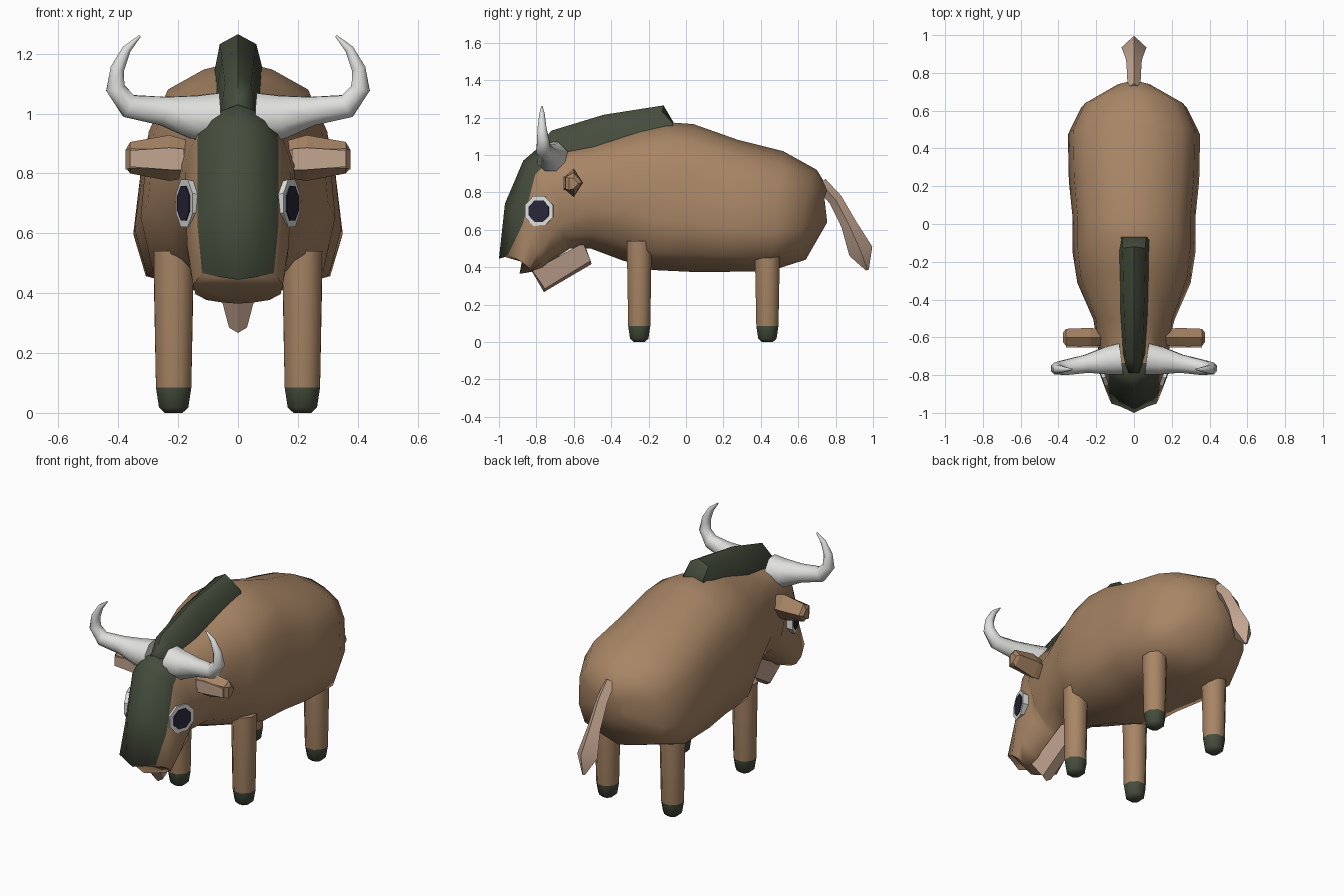
import bpy, bmesh, math
from mathutils import Vector

if "Cube" in bpy.data.objects:
    bpy.data.objects.remove(bpy.data.objects["Cube"])


def material(name, rgb):
    m = bpy.data.materials.new(name)
    m.diffuse_color = (*rgb, 1)
    m.use_nodes = True
    m.node_tree.nodes["Principled BSDF"].inputs["Base Color"].default_value = m.diffuse_color
    return m


BROWN = material("brown hide", (0.39, 0.235, 0.13))
GREEN = material("dark green hair", (0.060, 0.074, 0.046))
TAN = material("pale tan", (0.55, 0.38, 0.285))
HORN = material("horn white", (0.74, 0.74, 0.72))
DARK = material("pupil dark", (0.022, 0.020, 0.040))


def loft(name, rings, mats, rule=None, smooth=35):
    """Skin closed rings of equal length, cap both ends; rule(ring, side) picks the material."""
    bm = bmesh.new()
    vs = [[bm.verts.new(p) for p in r] for r in rings]
    n = len(vs[0])
    for i in range(len(vs) - 1):
        for k in range(n):
            j = (k + 1) % n
            f = bm.faces.new((vs[i][k], vs[i][j], vs[i + 1][j], vs[i + 1][k]))
            f.material_index = rule(i, k) if rule else 0
    for r, i in ((vs[0], 0), (vs[-1], len(vs) - 2)):
        f = bm.faces.new(r)
        f.material_index = rule(i, 0) if rule and name != "body" else 0
    bmesh.ops.recalc_face_normals(bm, faces=bm.faces)
    me = bpy.data.meshes.new(name)
    bm.to_mesh(me)
    bm.free()
    ob = bpy.data.objects.new(name, me)
    bpy.context.collection.objects.link(ob)
    for m in mats:
        me.materials.append(m)
    if smooth:
        bpy.ops.object.select_all(action='DESELECT')
        ob.select_set(True)
        bpy.context.view_layer.objects.active = ob
        bpy.ops.object.shade_smooth_by_angle(angle=math.radians(smooth))
    return ob


def section(top, bottom, hw, bulge, profile):
    """Mirrored ring from a (y,z) top point to a (y,z) bottom point; profile holds (t, width).
    bulge moves the sides along y, so the ring is bowed."""
    half = [(w * hw, top[0] + (bottom[0] - top[0]) * t + bulge * w,
             top[1] + (bottom[1] - top[1]) * t) for t, w in profile]
    return half + [(-x, y, z) for x, y, z in reversed(half) if x > 1e-6]


def tube(points, n, turn=0.5):
    """Rings of n sides along (x, y, z, radius) points, square to the path."""
    ps = [Vector(p[:3]) for p in points]
    rings = []
    for i, p in enumerate(ps):
        d = (ps[min(i + 1, len(ps) - 1)] - ps[max(i - 1, 0)]).normalized()
        ref = Vector((0, 1, 0)) if abs(d.x) > 1e-4 else Vector((1, 0, 0))
        u = (ref - d * ref.dot(d)).normalized()
        v = d.cross(u)
        a = [2 * math.pi * (k + turn) / n for k in range(n)]
        rings.append([p + points[i][3] * (u * math.cos(t) + v * math.sin(t)) for t in a])
    return rings


# Body and head as one skin, with the face hair coloured on the forehead
TRUNK = [(0, 0), (.035, .35), (.12, .72), (.3, .92), (.66, 1), (.88, .88), (.95, .42), (1, 0)]
CHEST = [(0, 0), (.035, .35), (.12, .72), (.3, .94), (.62, 1), (.86, .72), (.95, .36), (1, 0)]
BROW = [(0, 0), (.06, .5), (.15, .76), (.4, 1), (.72, .95), (.88, .7), (.96, .35), (1, 0)]
FACE = [(0, 0), (.1, .5), (.3, .8), (.5, 1), (.72, .95), (.88, .7), (.96, .35), (1, 0)]
NOSE = [(0, 0), (-.12, .45), (-.28, .8), (.2, 1), (.6, .95), (.85, .7), (.95, .35), (1, 0)]
body = [
    ((.76, .82), (.755, .64), .09, -.02, TRUNK),
    ((.70, .92), (.64, .44), .28, -.045, TRUNK),
    ((.52, 1.02), (.45, .38), .35, 0, TRUNK),
    ((.28, 1.08), (.20, .375), .345, 0, TRUNK),
    ((.04, 1.165), (.03, .375), .325, 0, TRUNK),
    ((-.10, 1.175), (-.18, .385), .325, 0, TRUNK),
    ((-.25, 1.14), (-.35, .44), .30, 0, CHEST),
    ((-.50, 1.06), (-.51, .50), .215, 0, CHEST),
    ((-.74, 1.02), (-.62, .50), .185, 0, BROW),
    ((-.80, 1.03), (-.65, .48), .175, .03, BROW),
    ((-.87, .97), (-.68, .46), .178, .045, BROW),
    ((-.968, .74), (-.78, .385), .170, .05, FACE),
    ((-1.0, .445), (-.89, .365), .150, .10, NOSE)]


def hide_rule(i, k):
    side = min(k, 13 - k)
    return 1 if (i >= 9 and side < 2) or (i == 8 and side < 1) else 0


loft("body", [section(*r) for r in body], [BROWN, GREEN], hide_rule, 75)

# Crest along the neck
CREST = [(0, 0), (.2, .7), (1, 1)]
crest = [((-.79, 1.04), (-.78, .95), .04), ((-.72, 1.13), (-.68, .98), .062),
         ((-.44, 1.215), (-.42, 1.04), .077), ((-.12, 1.265), (-.16, 1.10), .087),
         ((-.07, 1.18), (-.07, 1.12), .09)]
loft("crest", [section(*r, 0, CREST) for r in crest], [GREEN], smooth=55)

# Chin beard: slanted wedge narrowing downwards to a keel
beard = [[(-w, y0, z0), (0, y0 - .005, z0 - d), (w, y0, z0), (w, y1, z1), (0, y1 + .005, z1 - d),
          (-w, y1, z1)] for w, d, y0, z0, y1, z1 in
         ((.055, 0, -.82, .38, -.55, .53), (.03, .018, -.755, .285, -.51, .435))]
loft("beard", beard, [TAN], smooth=0)

# Tail with a wider tuft
tail = [(0, .72, .85, .034), (0, .80, .76, .037), (0, .87, .63, .042),
        (0, .935, .485, .066), (0, .97, .385, .008)]
loft("tail", tube(tail, 4, 0), [TAN], smooth=50)

for s, side in ((1, "left"), (-1, "right")):
    # Horns
    horn = [(.07, -.715, .985, .09), (.15, -.725, .988, .078), (.25, -.74, 1.008, .052),
            (.365, -.76, 1.025, .043), (.41, -.765, 1.085, .034), (.403, -.77, 1.15, .025),
            (.372, -.77, 1.215, .016), (.327, -.77, 1.26, .004)]
    loft(side + "_horn", tube([(s * x, y, z, r) for x, y, z, r in horn], 8), [HORN], smooth=60)

    # Ears: diamond-shaped bar with a pale front plate
    ear = []
    for x, up, low, w in ((.13, .90, .79, .035), (.23, .928, .775, .05),
                          (.36, .905, .80, .045), (.376, .875, .82, .025)):
        m = (up + low) / 2
        ear.append([(s * x, -.60, up), (s * x, -.60 - w, m + .03), (s * x, -.60 - w, m - .035),
                    (s * x, -.60, low), (s * x, -.60 + w, m)])
    loft(side + "_ear", ear, [BROWN], smooth=0)
    plate = [(.18, .812, .882), (.23, .812, .886), (.36, .822, .877)]
    ends = [[(s * x, y, lo) for x, lo, hi in plate] +
            [(s * x, y, hi) for x, lo, hi in reversed(plate)] for y in (-.646, -.654)]
    loft(side + "_inner_ear", ends, [TAN], smooth=0)

    # Eyes: octagonal disc with a thin pupil plate
    out = Vector((s * .936, -.352, .0))
    along = Vector((s * .352, .936, .0))
    centre = Vector((s * .176, -.785, .70))

    def disc(r, depth):
        a = [math.pi * (k + .5) / 4 for k in range(8)]
        return [centre + out * depth + r * (along * math.cos(t) + Vector((0, 0, 1)) * math.sin(t))
                for t in a]
    loft(side + "_eye", [disc(.075, -.04), disc(.086, .004)], [HORN], smooth=0)
    loft(side + "_pupil", [disc(.062, .003), disc(.062, .008)], [DARK], smooth=0)

    # Legs with dark hooves
    for y, top, part in ((-.25, .54, "front"), (.435, .46, "rear")):
        rings = []
        for z, r in ((0.0, .032), (.018, .053), (.085, .064), (top, .072)):
            rings.append([(s * .215 + r * math.cos(math.pi * (k + .5) / 4),
                           y + r * math.sin(math.pi * (k + .5) / 4), z) for k in range(8)])
        loft(f"{side}_{part}_leg", rings, [BROWN, GREEN], lambda i, k: 1 if i < 2 else 0, 50)
